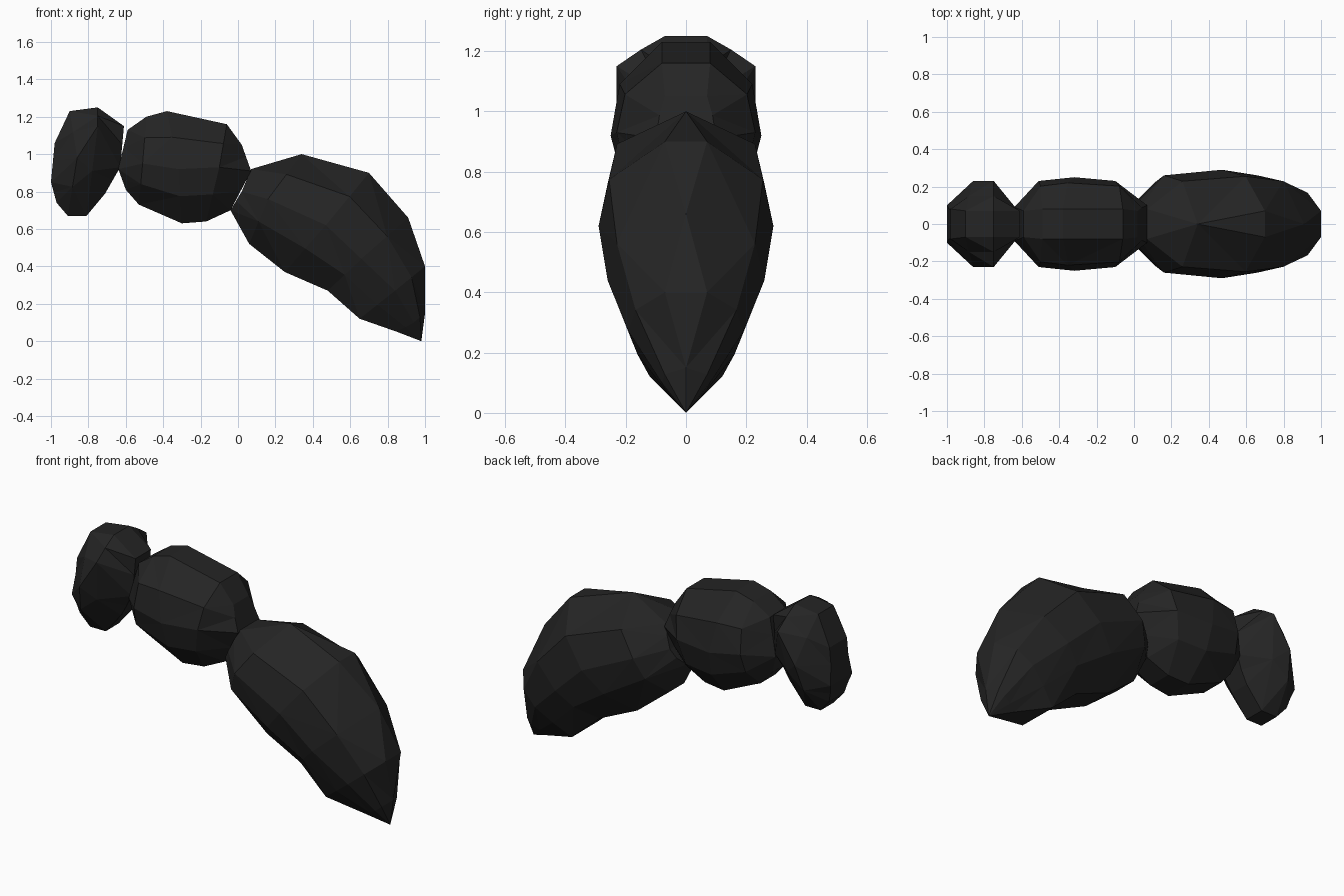
import bpy, bmesh
from mathutils import Vector

cube = bpy.data.objects.get("Cube")
if cube:
    bpy.data.objects.remove(cube, do_unlink=True)

black = bpy.data.materials.new("matte black")
black.use_nodes = True
shade = (0.018, 0.018, 0.018, 1)
black.diffuse_color = shade
bsdf = next(n for n in black.node_tree.nodes if n.type == 'BSDF_PRINCIPLED')
bsdf.inputs["Base Color"].default_value = shade
bsdf.inputs["Roughness"].default_value = 0.9


def section(top, mid, low, upper, lower):
    """Ten-sided ring; each input is (x, z, half width)."""
    top, mid, low = Vector(top), Vector(mid), Vector(low)
    u, l = top.lerp(mid, 0.45), mid.lerp(low, 0.5)
    u.z, l.z = max(mid.z * upper, top.z), max(mid.z * lower, low.z)
    side = [top, u, mid, l, low]
    return [(p.x, p.z, p.y) for p in side] + [(p.x, -p.z, p.y) for p in reversed(side)]


def body_part(name, rings, upper=0.88, lower=0.85):
    """Loft a chain of rings into a closed faceted shell."""
    bm = bmesh.new()
    loops = [[bm.verts.new(p) for p in section(*r, upper, lower)] for r in rings]
    for a, b in zip(loops, loops[1:]):
        n = len(a)
        for i in range(n):
            j = (i + 1) % n
            bm.faces.new((a[i], a[j], b[j], b[i]))
    bm.faces.new(loops[0])
    bm.faces.new(loops[-1])
    bmesh.ops.remove_doubles(bm, verts=bm.verts, dist=0.002)
    bmesh.ops.triangulate(bm, faces=bm.faces)
    bmesh.ops.recalc_face_normals(bm, faces=bm.faces)
    mesh = bpy.data.meshes.new(name)
    bm.to_mesh(mesh)
    bm.free()
    mesh.materials.append(black)
    obj = bpy.data.objects.new(name, mesh)
    bpy.context.collection.objects.link(obj)


# Head: widest at the upper rear, tapering to the mouth
body_part("head", [
    ((-0.98, 1.06, 0.08), (-1.0, 0.85, 0.10), (-0.97, 0.74, 0.07)),
    ((-0.90, 1.23, 0.07), (-0.86, 0.98, 0.23), (-0.91, 0.67, 0.06)),
    ((-0.75, 1.25, 0.07), (-0.75, 1.15, 0.23), (-0.81, 0.67, 0.06)),
    ((-0.61, 1.15, 0.07), (-0.63, 0.93, 0.08), (-0.71, 0.79, 0.06)),
], upper=0.65, lower=0.8)

# Thorax: rounded barrel
body_part("thorax", [
    ((-0.59, 1.13, 0.07), (-0.64, 0.92, 0.09), (-0.60, 0.81, 0.06)),
    ((-0.49, 1.20, 0.08), (-0.51, 0.95, 0.23), (-0.53, 0.73, 0.07)),
    ((-0.38, 1.23, 0.08), (-0.32, 0.92, 0.25), (-0.30, 0.63, 0.08)),
    ((-0.06, 1.16, 0.08), (-0.10, 0.93, 0.23), (-0.17, 0.64, 0.07)),
    ((0.02, 1.05, 0.07), (0.07, 0.91, 0.10), (-0.04, 0.70, 0.06)),
])

# Abdomen: curves down to a pointed tip, with a diamond-faceted back
body_part("abdomen", [
    ((0.07, 0.92, 0.08), (0.02, 0.80, 0.12), (-0.04, 0.70, 0.05)),
    ((0.34, 1.00, 0.00), (0.16, 0.76, 0.26), (0.06, 0.52, 0.07)),
    ((0.70, 0.90, 0.07), (0.47, 0.62, 0.29), (0.25, 0.37, 0.09)),
    ((0.91, 0.66, 0.00), (0.66, 0.44, 0.26), (0.48, 0.27, 0.11)),
    ((1.00, 0.40, 0.07), (0.84, 0.27, 0.19), (0.65, 0.12, 0.12)),
    ((1.00, 0.15, 0.00), (0.94, 0.10, 0.08), (0.85, 0.05, 0.05)),
    ((0.98, 0.00, 0.00), (0.98, 0.00, 0.00), (0.98, 0.00, 0.00)),
])
